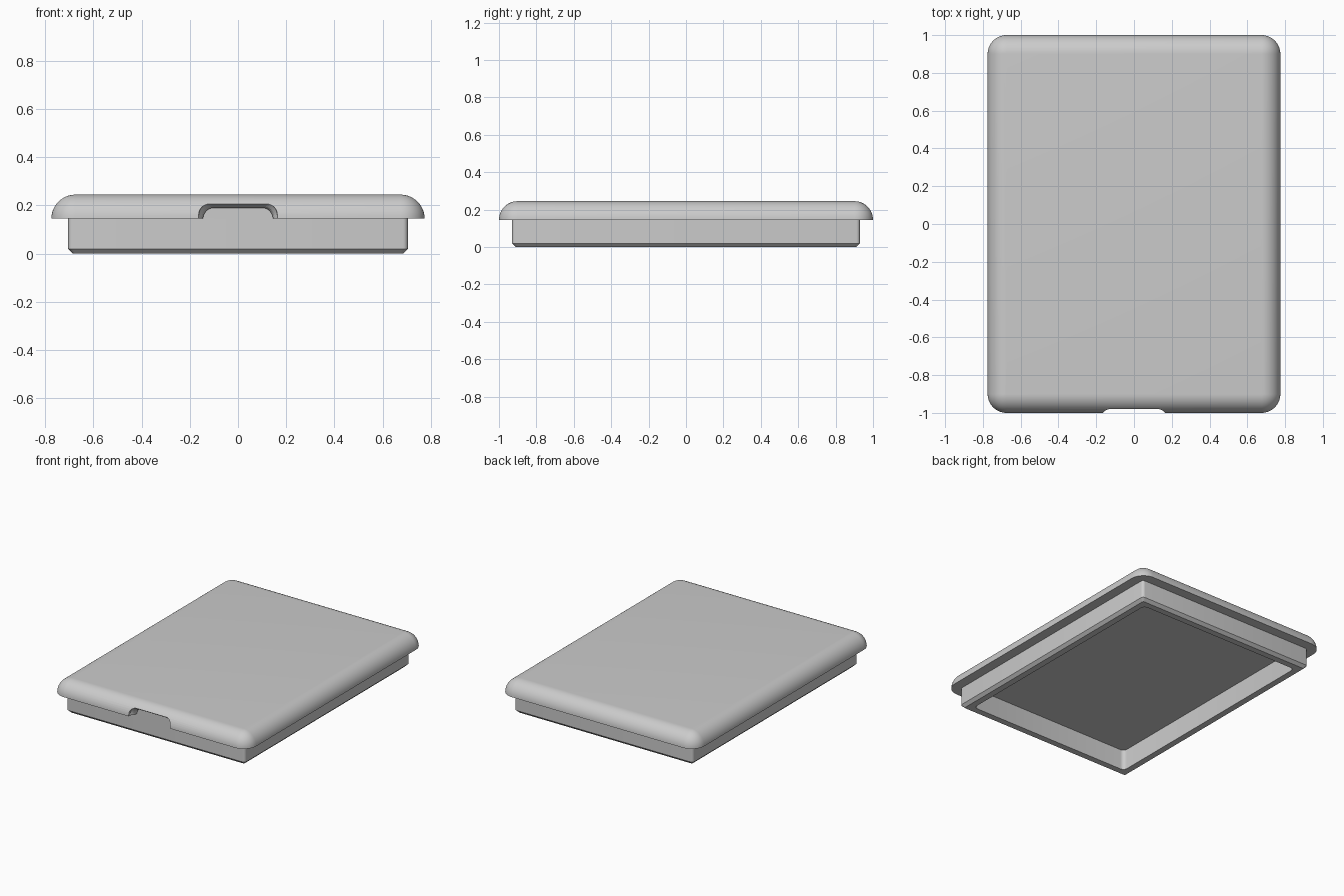
import bpy, bmesh, math

if "Cube" in bpy.data.objects:
    bpy.data.objects.remove(bpy.data.objects["Cube"])

HX, HY = 0.775, 1.0           # plate half size
Z0, TOP, R = 0.145, 0.245, 0.1  # plate underside, plate top, edge radius

grey = bpy.data.materials.new("light grey")
grey.diffuse_color = (0.6, 0.6, 0.6, 1)
grey.use_nodes = True
grey.node_tree.nodes["Principled BSDF"].inputs["Base Color"].default_value = grey.diffuse_color


def rounded_rect(hx, hy, r, z, n=10):
    pts = []
    for k, (sx, sy) in enumerate([(1, 1), (-1, 1), (-1, -1), (1, -1)]):
        for i in range(n + 1):
            a = math.pi / 2 * (k + i / n)
            pts.append((sx * (hx - r) + r * math.cos(a),
                        sy * (hy - r) + r * math.sin(a), z))
    return pts


def loft(name, sections, caps=True):
    bm = bmesh.new()
    rings = [[bm.verts.new(p) for p in s] for s in sections]
    for a, b in zip(rings, rings[1:]):
        for i in range(len(a)):
            j = (i + 1) % len(a)
            bm.faces.new((a[i], a[j], b[j], b[i]))
    if caps:
        bm.faces.new(rings[0][::-1])
        bm.faces.new(rings[-1])
    bmesh.ops.remove_doubles(bm, verts=bm.verts, dist=1e-5)
    if caps:
        bmesh.ops.recalc_face_normals(bm, faces=bm.faces)
    mesh = bpy.data.meshes.new(name)
    bm.to_mesh(mesh)
    bm.free()
    mesh.materials.append(grey)
    ob = bpy.data.objects.new(name, mesh)
    bpy.context.collection.objects.link(ob)
    return ob


def smooth(ob):
    bpy.ops.object.select_all(action='DESELECT')
    ob.select_set(True)
    bpy.context.view_layer.objects.active = ob
    bpy.ops.object.shade_smooth_by_angle(angle=math.radians(32))


# Lid plate with a quarter-round upper edge
sections = []
for i in range(13):
    a = math.pi / 2 * i / 12
    d = R * (1 - math.cos(a))
    sections.append(rounded_rect(HX - d, HY - d, R - d, Z0 + R * math.sin(a)))
plate = loft("lid_plate", sections)


# Finger notch cutter: an arch that flares out towards the front
def arch(y, off):
    w, top, r = 0.145 + off, 0.19 + off, 0.045
    pts = [(w, y, 0.1)]
    for k, sx in enumerate((1, -1)):
        for i in range(9):
            a = math.pi / 2 * (k + i / 8)
            pts.append((sx * (w - r) + r * math.cos(a), y, top - r + r * math.sin(a)))
    return pts + [(-w, y, 0.1)]


cutter = loft("notch_cutter", [arch(y, o) for y, o in (
    (-1.03, 0.02), (-0.98, 0.017), (-0.965, 0.006), (-0.95, 0), (-0.93, 0))])
cutter.hide_render = True
cutter.hide_viewport = True
cut = plate.modifiers.new("notch", 'BOOLEAN')
cut.operation = 'DIFFERENCE'
cut.solver = 'EXACT'
cut.object = cutter
smooth(plate)

# Hollow rim under the plate, chamfered along its outer lower edge
rim = loft("rim", [
    rounded_rect(0.705, 0.93, 0.02, Z0, 5),
    rounded_rect(0.705, 0.93, 0.02, 0.02, 5),
    rounded_rect(0.685, 0.91, 0.01, 0, 5),
    rounded_rect(0.64, 0.865, 0.03, 0, 5),
    rounded_rect(0.64, 0.865, 0.03, Z0, 5)], caps=False)
rim.data.flip_normals()
smooth(rim)
